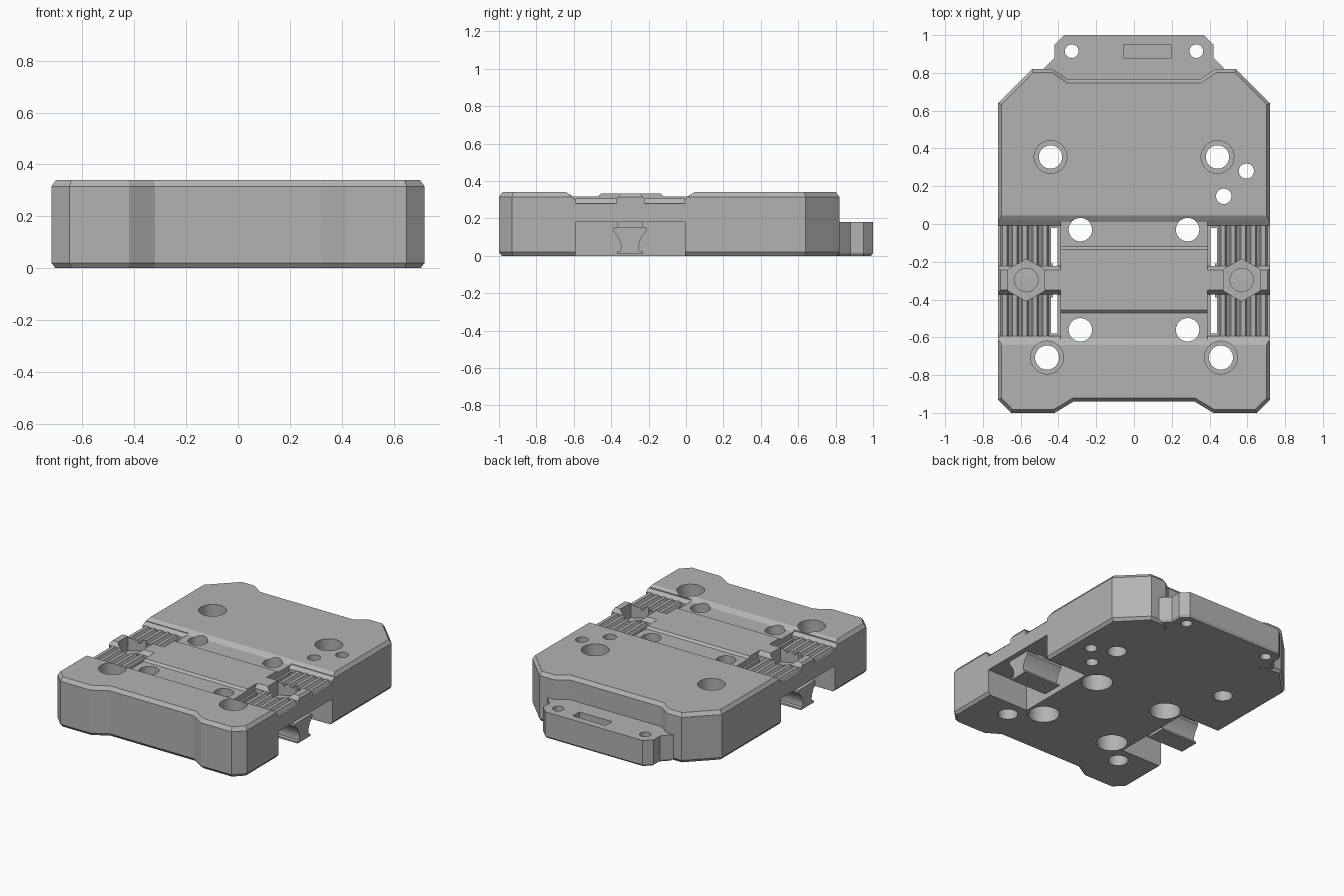
import bpy, bmesh, math
from mathutils import Vector

if "Cube" in bpy.data.objects:
    bpy.data.objects.remove(bpy.data.objects["Cube"])

grey = bpy.data.materials.new("plain grey")
grey.use_nodes = True
COLOUR = (0.45, 0.45, 0.45, 1)
grey.diffuse_color = COLOUR
grey.node_tree.nodes["Principled BSDF"].inputs["Base Color"].default_value = COLOUR


def offset(points, d):
    """Move every edge of a counter-clockwise outline inwards by d."""
    out = []
    for i, p in enumerate(points):
        a, p, b = Vector(points[i - 1]), Vector(p), Vector(points[(i + 1) % len(points)])
        e, f = (p - a).normalized(), (b - p).normalized()
        n, m = Vector((-e.y, e.x)), Vector((-f.y, f.x))
        out.append(p + (n + m) * d / (1 + n.dot(m)))
    return out


def loft(name, outline, layers, place=lambda u, v, w: (u, v, w)):
    """Solid from an outline and (level, inset) layers."""
    bm = bmesh.new()
    rings = [[bm.verts.new(place(p[0], p[1], w)) for p in offset(outline, d)] for w, d in layers]
    n = len(outline)
    for lo, hi in zip(rings, rings[1:]):
        for i in range(n):
            j = (i + 1) % n
            bm.faces.new((lo[i], lo[j], hi[j], hi[i]))
    bm.faces.new(rings[0][::-1])
    bm.faces.new(rings[-1])
    bmesh.ops.recalc_face_normals(bm, faces=bm.faces[:])
    mesh = bpy.data.meshes.new(name)
    bm.to_mesh(mesh)
    bm.free()
    ob = bpy.data.objects.new(name, mesh)
    bpy.context.collection.objects.link(ob)
    mesh.materials.append(grey)
    return ob


def along_x(name, profile, x0, x1):
    return loft(name, profile, [(x0, 0), (x1, 0)], lambda y, z, x: (x, y, z))


def along_y(name, profile, y0, y1):
    return loft(name, profile, [(y0, 0), (y1, 0)], lambda x, z, y: (x, y, z))


def box(x0, x1, y0, y1, z0, z1):
    x0, x1 = sorted((x0, x1))
    return loft("box", [(x0, y0), (x1, y0), (x1, y1), (x0, y1)], [(z0, 0), (z1, 0)])


def rod(x, y, r, z0, z1, n=32, turn=0.0):
    ring = [(x + r * math.cos(turn + math.tau * i / n), y + r * math.sin(turn + math.tau * i / n))
            for i in range(n)]
    return loft("rod", ring, [(z0, 0), (z1, 0)])


def combine(ob, other, operation="DIFFERENCE"):
    mod = ob.modifiers.new("combine", "BOOLEAN")
    mod.operation, mod.solver, mod.object = operation, "EXACT", other
    bpy.context.view_layer.objects.active = ob
    bpy.ops.object.modifier_apply(modifier=mod.name)
    bpy.data.objects.remove(other)


def symmetric(half):
    """Complete a right-hand outline, listed front to back."""
    return half + [(-x, y) for x, y in reversed(half)]


# Main block with bevelled top and bottom rims
body = loft("body", symmetric([(.32, -.94), (.42, -1), (.65, -1), (.72, -.93), (.72, .64),
                               (.54, .82), (.43, .82), (.35, .765)]),
            [(0, .015), (.02, 0), (.315, 0), (.34, .018)])

# Rear mounting tab
tab = loft("tab", symmetric([(.33, .7), (.42, .8), (.48, .82), (.42, .88), (.42, .95), (.37, 1)]),
           [(0, .01), (.015, 0), (.18, 0)])
combine(body, tab, "UNION")

# Shallow channel across the top, leaving a raised middle strip
combine(body, along_x("channel", [(-.672, .36), (-.605, .318), (-.47, .318), (-.455, .332), (-.135, .332),
                                  (-.12, .318), (.01, .318), (.078, .36)], -.8, .8))

# Side pockets, ribbed beds and slits
ribs = []
for side in (-1, 1):
    combine(body, box(side * .4, side * .8, -.59, -.005, -.1, .18))
    lo, hi = sorted((side * .39, side * .8))
    for profile in ([(-.255, .345), (-.222, .305), (-.222, .28), (-.008, .28), (-.008, .3), (.02, .32), (.02, .345)],
                    [(-.62, .345), (-.62, .32), (-.592, .3), (-.592, .28), (-.372, .28), (-.372, .305), (-.34, .345)]):
        combine(body, along_x("bed", profile, lo, hi))
    for y0, y1 in ((-.58, -.372), (-.222, -.02)):
        combine(body, box(side * .405, side * .44, y0, y1, .15, .32))
    # Ribs running front to back
    for part, y0, y1 in (("front", -.592, -.372), ("rear", -.222, -.008)):
        pitch = .053
        profile = [(.448, .27)]
        for i in range(5):
            x = .45 + i * pitch
            profile += [(x, .282), (x + .01, .305), (x + .033, .305), (x + .043, .282)]
        profile.append((.718, .27))
        rib = along_y(part + "_ribs_" + ("left" if side > 0 else "right"),
                      [(side * x, z) for x, z in profile], y0, y1)
        ribs.append(rib)
        combine(rib, rod(side * .57, -.297, .112, .23, .4, 6, math.pi / 6))
    # Nut recess with screw hole
    combine(body, rod(side * .57, -.297, .112, .23, .4, 6, math.pi / 6))
    combine(body, rod(side * .57, -.297, .062, .1, .3))

# Holes: x, y, radius, wide radius, wide part bottom and top
holes = []
for s in (-1, 1):
    holes += [(s * .284, -.03, .062, .1, -.1, .2), (s * .284, -.56, .062, .1, -.1, .2),
              (s * .442, .355, .062, .087, .16, .5), (s * .46, -.707, .064, .087, .16, .5),
              (s * .33, .915, .036, 0, 0, 0)]
holes += [(.595, .28, .04, 0, 0, 0), (.475, .147, .041, 0, 0, 0)]
for x, y, r, wide, z0, z1 in holes:
    combine(body, rod(x, y, r, -.1, .5))
    if wide:
        combine(body, rod(x, y, wide, z0, z1))

# Blind slot in the tab
combine(body, box(-.055, .195, .88, .95, .08, .3))

# Waisted clamp feet hanging in the side pockets
half = [(.07, .01), (.07, .022), (.05, .025), (.047, .05), (.052, .075), (.064, .1), (.08, .122),
        (.09, .135), (.09, .152), (.072, .155)]
foot_profile = [(-.3 + y, z) for y, z in half] + [(-.3 - y, z) for y, z in reversed(half)]
feet = []
for side in (-1, 1):
    word = "left" if side > 0 else "right"
    x0, x1 = sorted((side * .43, side * .712))
    feet.append(along_x("clamp_foot_" + word, foot_profile, x0, x1))
    neck = box(side * .45, side * .5, -.37, -.23, .15, .185)
    neck.name = "clamp_neck_" + word

bpy.ops.object.select_all(action="DESELECT")
for ob in [body] + feet:
    ob.select_set(True)
bpy.context.view_layer.objects.active = body
bpy.ops.object.shade_smooth_by_angle(angle=math.radians(20))
